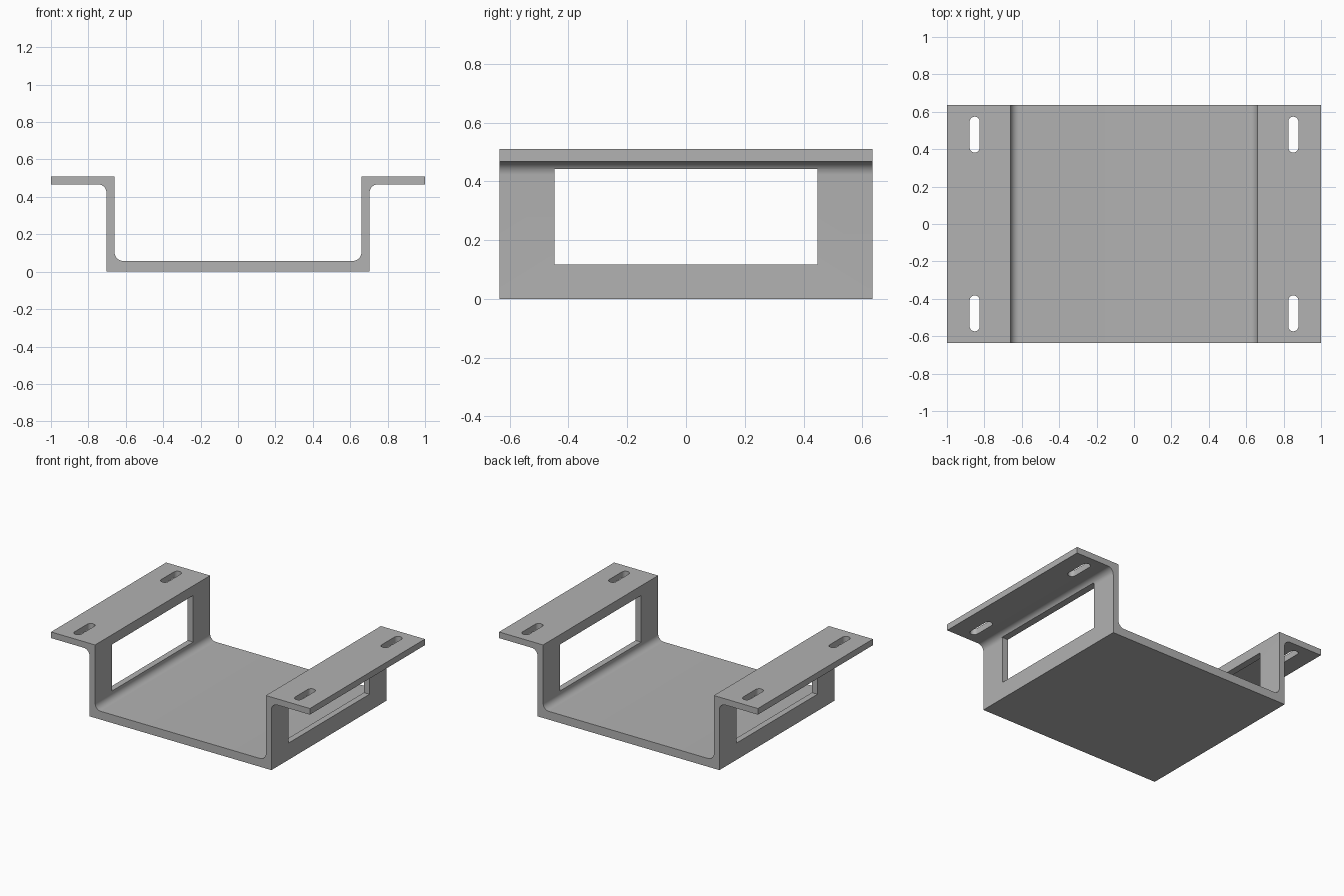
import bpy
import bmesh
from math import cos, sin, pi, radians

if "Cube" in bpy.data.objects:
    bpy.data.objects.remove(bpy.data.objects["Cube"], do_unlink=True)

DEPTH = 1.27                     # full length along y
OUTER, INNER = 0.703, 0.66       # wall faces
FLOOR, UNDER, TOP = 0.058, 0.467, 0.51
FILLET = 0.045

grey = bpy.data.materials.new("bracket_grey")
grey.use_nodes = True
colour = (0.445, 0.445, 0.445, 1)
grey.diffuse_color = colour
grey.node_tree.nodes["Principled BSDF"].inputs["Base Color"].default_value = colour


def arc(cx, cy, r, start, end, steps=10):
    """Points along an arc, angles in degrees."""
    angles = [radians(start + (end - start) * i / steps) for i in range(steps + 1)]
    return [(cx + r * cos(a), cy + r * sin(a)) for a in angles]


def prism(name, points, to_3d, direction):
    """Extrude a flat outline into a closed solid."""
    bm = bmesh.new()
    face = bm.faces.new([bm.verts.new(to_3d(*p)) for p in points])
    ext = bmesh.ops.extrude_face_region(bm, geom=[face])
    moved = [v for v in ext["geom"] if isinstance(v, bmesh.types.BMVert)]
    bmesh.ops.translate(bm, verts=moved, vec=direction)
    bmesh.ops.recalc_face_normals(bm, faces=bm.faces)
    mesh = bpy.data.meshes.new(name)
    bm.to_mesh(mesh)
    bm.free()
    mesh.materials.append(grey)
    obj = bpy.data.objects.new(name, mesh)
    bpy.context.collection.objects.link(obj)
    return obj


def cut(target, cutter):
    """Subtract the cutter from the target and discard it."""
    cutter.hide_render = True
    mod = target.modifiers.new("cut", 'BOOLEAN')
    mod.operation, mod.solver, mod.object = 'DIFFERENCE', 'EXACT', cutter
    bpy.context.view_layer.objects.active = target
    bpy.ops.object.modifier_apply(modifier=mod.name)
    bpy.data.objects.remove(cutter, do_unlink=True)


# Bent channel: right half of the profile, mirrored to close the outline
half = [(OUTER, 0)]
half += arc(OUTER + FILLET, UNDER - FILLET, FILLET, 180, 90)
half += [(1, UNDER), (1, TOP), (INNER, TOP)]
half += arc(INNER - FILLET, FLOOR + FILLET, FILLET, 0, -90)
outline = half + [(-x, z) for x, z in reversed(half)]
bracket = prism("mounting_bracket", outline,
                lambda x, z: (x, -DEPTH / 2, z), (0, DEPTH, 0))

# Rectangular windows through both side walls
window = [(-0.447, 0.117), (0.447, 0.117), (0.447, 0.442), (-0.447, 0.442)]
cut(bracket, prism("window_cutter", window, lambda y, z: (-1.2, y, z), (2.4, 0, 0)))

# Rounded screw slots in the flanges
SLOT_R, SLOT_HALF = 0.027, 0.069
slot = arc(0, SLOT_HALF, SLOT_R, 0, 180) + arc(0, -SLOT_HALF, SLOT_R, 180, 360)
for sx in (-1, 1):
    for sy in (-1, 1):
        cut(bracket, prism("slot_cutter", slot,
                           lambda x, y: (x + sx * 0.852, y + sy * 0.478, 0.4),
                           (0, 0, 0.2)))

# Smooth fillets and slot ends, crisp edges elsewhere
bpy.ops.object.select_all(action='DESELECT')
bracket.select_set(True)
bpy.context.view_layer.objects.active = bracket
bpy.ops.object.shade_smooth_by_angle(angle=radians(30))
